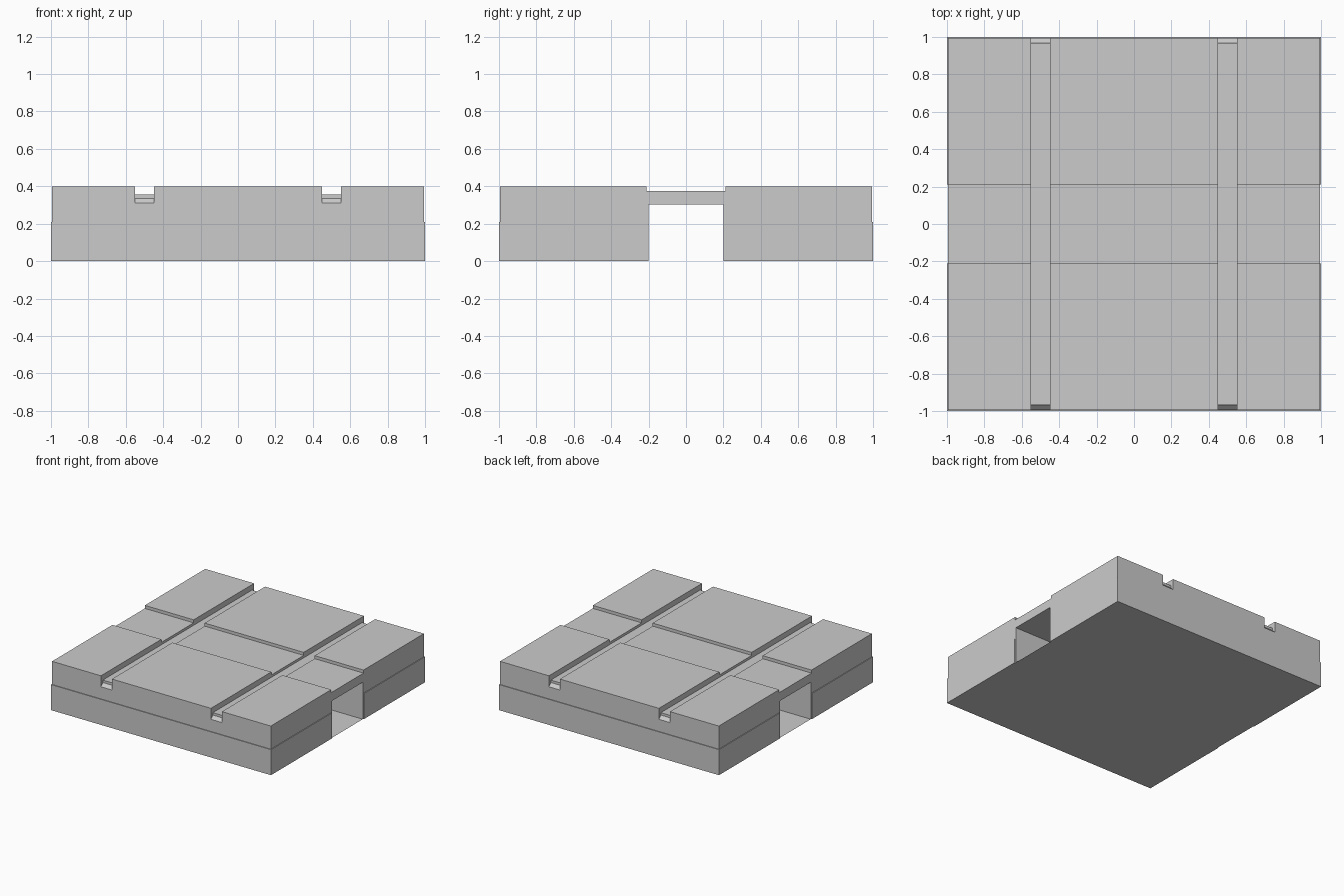
import bpy, bmesh

if "Cube" in bpy.data.objects:
    bpy.data.objects.remove(bpy.data.objects["Cube"])

TOP = 0.4
W = 0.994          # half width of the upper body
PLINTH_H = 0.21    # height of the slightly wider base course
BAY = 0.21         # half width of the lowered middle strip


def prism(name, profile, x0, x1):
    """Extrude a (y, z) profile along x."""
    bm = bmesh.new()
    face = bm.faces.new([bm.verts.new((x0, y, z)) for y, z in profile])
    ext = bmesh.ops.extrude_face_region(bm, geom=[face])
    verts = [g for g in ext["geom"] if isinstance(g, bmesh.types.BMVert)]
    bmesh.ops.translate(bm, verts=verts, vec=(x1 - x0, 0, 0))
    bmesh.ops.recalc_face_normals(bm, faces=bm.faces[:])
    mesh = bpy.data.meshes.new(name)
    bm.to_mesh(mesh)
    bm.free()
    obj = bpy.data.objects.new(name, mesh)
    bpy.context.collection.objects.link(obj)
    return obj


def boolean(target, tool, operation):
    mod = target.modifiers.new(operation, "BOOLEAN")
    mod.operation, mod.object, mod.solver = operation, tool, "EXACT"
    bpy.context.view_layer.objects.active = target
    bpy.ops.object.modifier_apply(modifier=mod.name)
    bpy.data.objects.remove(tool)


# Bridge-shaped body: half profile mirrored across y = 0
half = [(0.2, 0.303), (0.2, 0), (W, 0), (W, TOP), (BAY, TOP), (BAY, 0.375)]
profile = half + [(-y, z) for y, z in reversed(half)]
body = prism("slab_body", profile, -W, W)

# Wider base course on either side of the tunnel
for s in (-1, 1):
    a, b = BAY * s, s
    base = prism("base_course", [(a, 0), (b, 0), (b, PLINTH_H), (a, PLINTH_H)], -1, 1)
    boolean(body, base, "UNION")

# Two grooves along y, with a small step and chamfer at each end
end = [(0.969, 0.355), (0.969, 0.335), (1.02, 0.284), (1.02, 0.5)]
groove = end + [(-y, z) for y, z in reversed(end)]
for x in (-0.5, 0.5):
    boolean(body, prism("groove_cutter", groove, x - 0.05, x + 0.05), "DIFFERENCE")

# Open the underside so one thin floor sheet closes body and tunnel
bm = bmesh.new()
bm.from_mesh(body.data)
under = [f for f in bm.faces if all(abs(v.co.z) < 1e-4 for v in f.verts)]
bmesh.ops.delete(bm, geom=under, context="FACES")
bm.to_mesh(body.data)
bm.free()

# Floor sheet with shallow notches at the tunnel mouths
side = [(1, -1), (1, -BAY), (W, -BAY), (W, BAY), (1, BAY), (1, 1)]
outline = side + [(-x, -y) for x, y in side]
mesh = bpy.data.meshes.new("floor_sheet")
mesh.from_pydata([(x, y, 0) for x, y in outline], [], [list(range(len(outline)))])
bpy.context.collection.objects.link(bpy.data.objects.new("floor_sheet", mesh))
